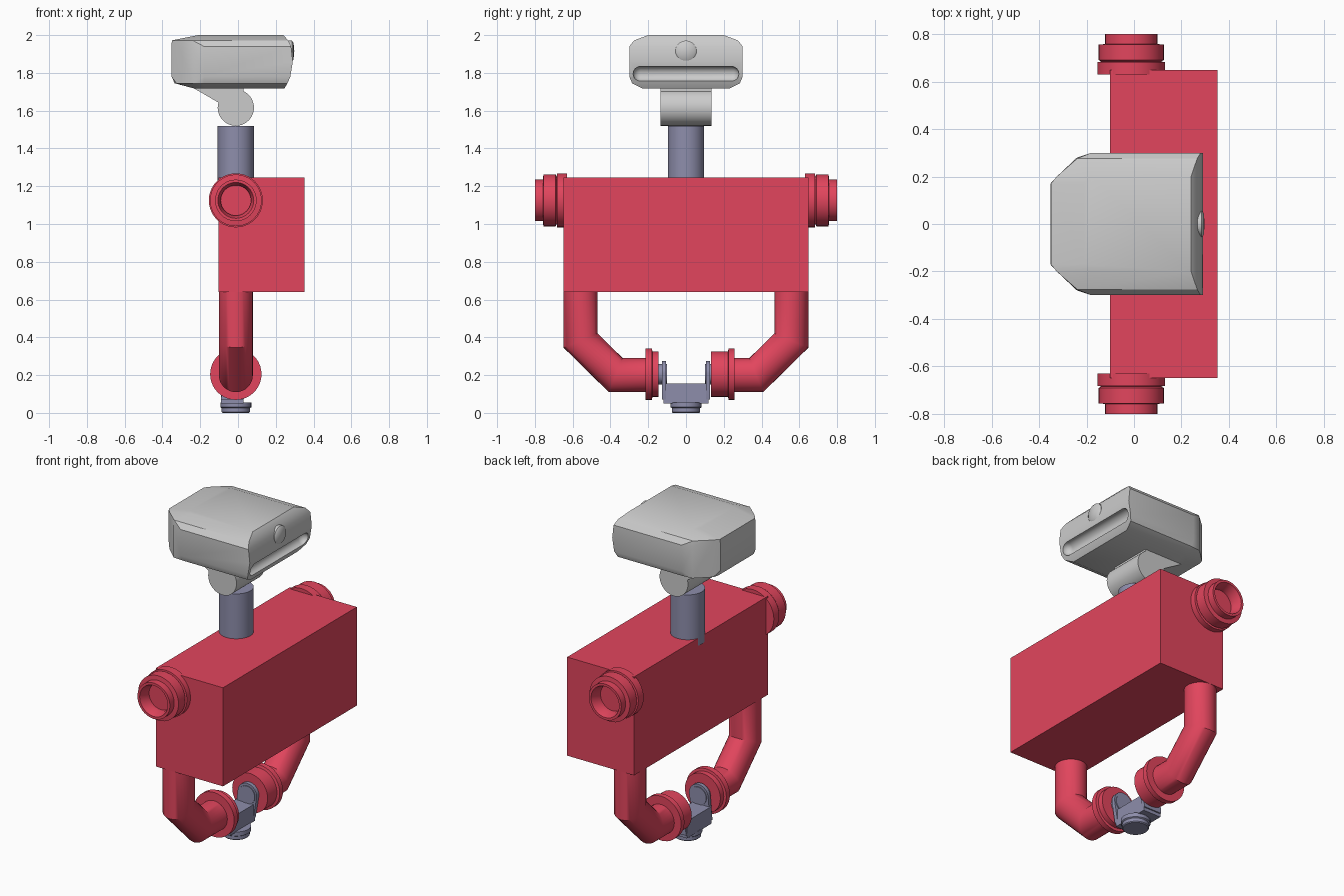
import bpy, bmesh, math
from mathutils import Vector

if "Cube" in bpy.data.objects:
    bpy.data.objects.remove(bpy.data.objects["Cube"])

CX = -0.0115  # shared axis of neck, shoulders and legs


def material(name, rgb):
    m = bpy.data.materials.new(name)
    m.diffuse_color = (*rgb, 1)
    m.use_nodes = True
    m.node_tree.nodes["Principled BSDF"].inputs["Base Color"].default_value = m.diffuse_color
    return m


RED = material("red_shell", (0.76, 0.06, 0.11))
BLUE = material("blue_grey_metal", (0.27, 0.27, 0.41))


def finish(bm, name, mat=None, angle=35):
    bmesh.ops.remove_doubles(bm, verts=bm.verts, dist=1e-5)
    bmesh.ops.recalc_face_normals(bm, faces=bm.faces)
    mesh = bpy.data.meshes.new(name)
    bm.to_mesh(mesh)
    bm.free()
    ob = bpy.data.objects.new(name, mesh)
    bpy.context.collection.objects.link(ob)
    if mat:
        mesh.materials.append(mat)
    smooth(ob, angle)
    return ob


def smooth(ob, angle=35):
    bpy.ops.object.select_all(action='DESELECT')
    ob.select_set(True)
    bpy.context.view_layer.objects.active = ob
    bpy.ops.object.shade_smooth_by_angle(angle=math.radians(angle))


def hull(name, points, mat=None, angle=35):
    bm = bmesh.new()
    for p in points:
        bm.verts.new(p)
    res = bmesh.ops.convex_hull(bm, input=bm.verts)
    junk = {v for v in res["geom_interior"] + res["geom_unused"]
            if isinstance(v, bmesh.types.BMVert)}
    bmesh.ops.delete(bm, geom=list(junk), context='VERTS')
    bmesh.ops.dissolve_limit(bm, angle_limit=0.01, verts=bm.verts, edges=bm.edges)
    return finish(bm, name, mat, angle)


def box(name, x, y, z, mat=None):
    return hull(name, [(a, b, c) for a in x for b in y for c in z], mat)


def lathe(name, profile, axis, origin, mat=None, n=40):
    """Turn (radius, distance) pairs around an axis through origin."""
    axis = Vector(axis)
    u = axis.orthogonal().normalized()
    o = Vector(origin)
    bm = bmesh.new()
    vs = [bm.verts.new(o + axis * d + u * r) for r, d in profile]
    es = [bm.edges.new(p) for p in zip(vs, vs[1:])]
    bmesh.ops.spin(bm, geom=vs + es, cent=o, axis=axis, angle=math.tau, steps=n,
                   use_merge=True)
    return finish(bm, name, mat)


def tube(name, path, r, mat, n=32):
    """Mitred tube along a path of (y, z) points."""
    pts = [Vector(p) for p in path]
    dirs = [(b - a).normalized() for a, b in zip(pts, pts[1:])]
    bm = bmesh.new()
    rings = []
    for i, p in enumerate(pts):
        d0, d1 = dirs[max(i - 1, 0)], dirs[min(i, len(dirs) - 1)]
        t = (d0 + d1).normalized()
        side = Vector((-t.y, t.x)) / t.dot(d1)
        ring = []
        for k in range(n):
            a = math.tau * k / n
            q = p + side * (r * math.sin(a))
            ring.append(bm.verts.new((CX + r * math.cos(a), q.x, q.y)))
        rings.append(ring)
    for a, b in zip(rings, rings[1:]):
        for k in range(n):
            bm.faces.new((a[k], a[(k + 1) % n], b[(k + 1) % n], b[k]))
    bm.faces.new(rings[0])
    bm.faces.new(rings[-1])
    return finish(bm, name, mat)


# Torso block
box("torso", (-0.102, 0.352), (-0.648, 0.648), (0.641, 1.245), RED)

# Hollow shoulders, legs bending inward, wrist rings
for s, side in ((-1, "left"), (1, "right")):
    lathe("shoulder_" + side,
          [(0, .63), (.143, .63), (.143, .682), (.125, .684), (.137, .69), (.137, .755),
           (.11, .758), (.11, .8), (.095, .8), (.08, .755), (.08, .73), (0, .73)],
          (0, s, 0), (CX, 0, 1.125), RED)
    end, ring = (0.2, [(0, .145), (.12, .145), (.12, .178), (.136, .18), (.136, .215), (0, .215)]) \
        if s < 0 else \
        (0.22, [(0, .132), (.12, .132), (.12, .222), (.136, .226), (.136, .258), (0, .258)])
    tube("leg_" + side, [(s * .558, .7), (s * .558, .383), (s * .372, .2), (s * end, .2)],
         .09, RED)
    lathe("leg_ring_" + side, ring, (0, s, 0), (CX, 0, .205), RED)

# Clamp between the legs, with a round foot
for s, side in ((-1, "left"), (1, "right")):
    arm = [(CX + .065 * math.cos(a), y, .21 + .065 * math.sin(a))
           for a in (math.pi * k / 10 for k in range(11)) for y in (s * .105, s * .128)]
    arm += [(x, y, .07) for x in (-.09, .03) for y in (s * .105, s * .128)]
    hull("clamp_arm_" + side, arm, BLUE)
    lathe("clamp_pin_" + side, [(0, .1), (.055, .1), (.055, .16), (0, .16)],
          (0, s, 0), (CX, 0, .205), BLUE, 24)
box("clamp_bridge", (-.09, .03), (-.12, .12), (.05, .155), BLUE)
lathe("foot", [(0, 0), (.07, 0), (.075, .005), (.075, .025), (.082, .03), (.082, .055), (0, .055)],
      (0, 0, 1), (CX, 0, 0), BLUE, 32)

# Neck post, pivot and wedge under the head
lathe("neck_post", [(0, 1.2), (.096, 1.2), (.096, 1.52), (0, 1.52)], (0, 0, 1), (CX, 0, 0), BLUE)
lathe("neck_pivot", [(0, -.135), (.096, -.135), (.096, .135), (0, .135)],
      (0, 1, 0), (CX, 0, 1.616))
hull("neck_wedge", [(x, y, z) for x, z in ((-.245, 1.725), (.03, 1.725), (.03, 1.66), (-.09, 1.635))
                    for y in (-.134, .134)])

# Head: layers of (z, half width, back x, front x)
layers = [(1.717, .23, -.23, .245), (1.745, .285, -.335, .262), (1.78, .3, -.352, .277),
          (1.86, .3, -.352, .29), (1.94, .3, -.352, .281), (1.972, .275, -.35, .266),
          (2.0, .2, -.21, .24)]
points = []
for z, w, back, front in layers:
    for s in (-1, 1):
        points += [(back, s * min(w, .17), z), (front, s * w, z), (-.18, s * w, z)]
        if w > .25:
            points += [(-.325, s * .2, z), (-.24, s * min(w, .28), z)]
head = hull("head", points, None, 30)

# Rounded slot cut into the face of the head
arc = [(.04 * math.sin(math.pi * k / 12), .24 + .04 * math.cos(math.pi * k / 12))
       for k in range(13)]
slot = lathe("slot_cutter", arc[:7][::-1][::-1] + [(r, -d) for r, d in arc[:7][::-1]],
             (0, 1, 0), (.278, 0, 1.795), None, 24)
slot.hide_render = True
cut = head.modifiers.new("slot", 'BOOLEAN')
cut.operation = 'DIFFERENCE'
cut.object = slot
bpy.context.view_layer.objects.active = head
bpy.ops.object.modifier_apply(modifier="slot")
bpy.data.objects.remove(slot, do_unlink=True)
smooth(head, 30)

# Lens above the slot
lathe("lens", [(0, .25), (.056, .25), (.056, .285), (.045, .294), (0, .298)],
      (1, 0, 0), (0, 0, 1.915), None, 28)
